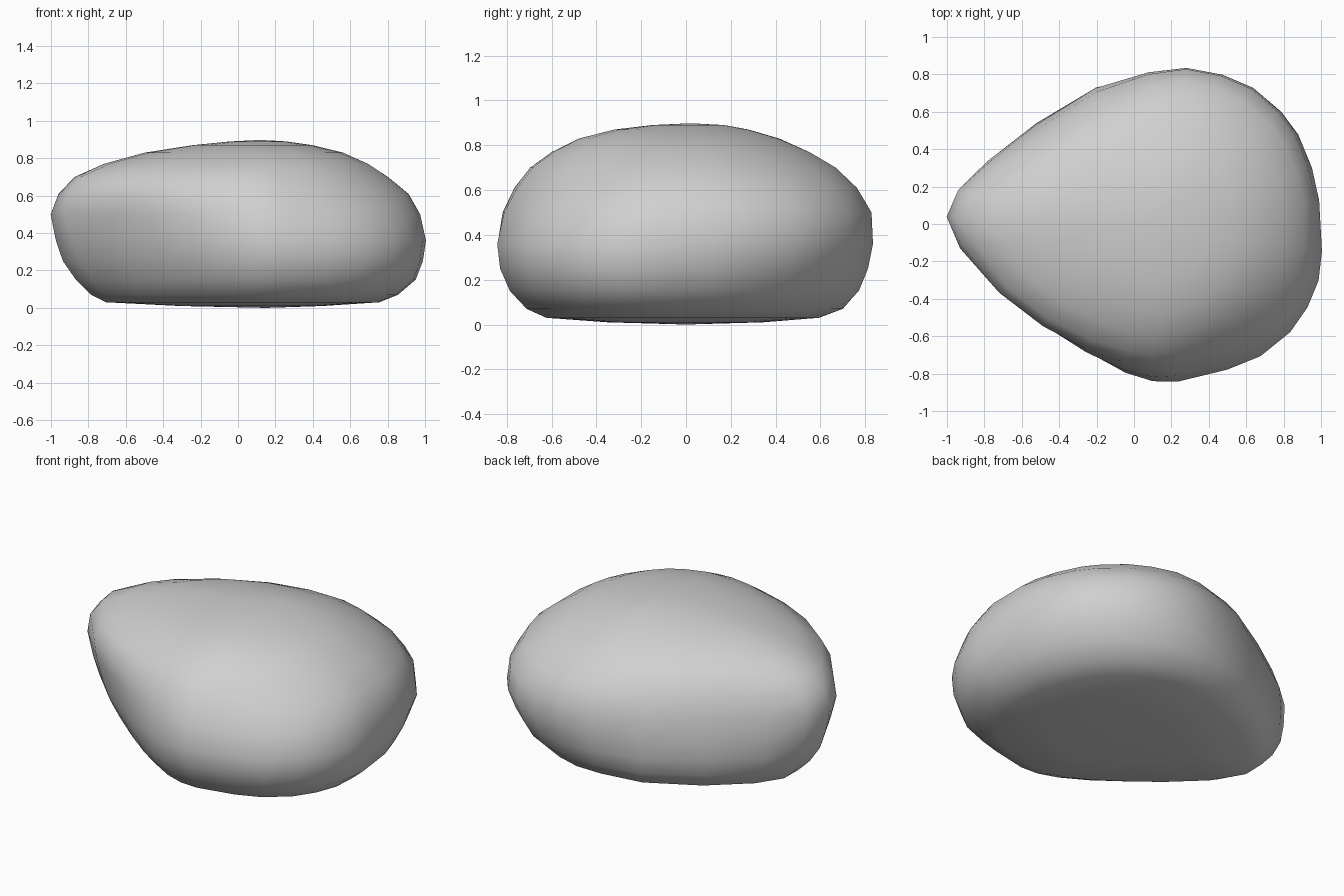
import bpy, bmesh, math

if "Cube" in bpy.data.objects:
    bpy.data.objects.remove(bpy.data.objects["Cube"])

CX, CY = 0.15, 0.0   # axis of the stone

# Widest outline, seen from above, counterclockwise
OUTLINE = [(1, -.15), (.985, .13), (.945, .3), (.87, .48), (.78, .6), (.63, .73),
           (.47, .8), (.28, .84), (.08, .82), (-.22, .74), (-.55, .54),
           (-.82, .34), (-.965, .19), (-1.01, .04), (-.93, -.13), (-.69, -.38),
           (-.46, -.56), (-.25, -.7), (-.05, -.8), (.1, -.84), (.23, -.84),
           (.5, -.77), (.67, -.7), (.83, -.57), (.92, -.44), (.98, -.3)]

# Extents at each height: z, x min, x max, y min, y max
LEVELS = [(.01, -.3, .45, -.35, .35), (.03, -.69, .75, -.62, .6),
          (.07, -.77, .85, -.71, .71), (.15, -.855, .945, -.785, .785),
          (.25, -.93, .985, -.83, .82), (.36, -.97, 1.005, -.845, .835),
          (.5, -1.005, .985, -.82, .83), (.61, -.965, .93, -.765, .77),
          (.7, -.88, .82, -.695, .68), (.77, -.72, .71, -.6, .56),
          (.83, -.5, .57, -.48, .42), (.87, -.24, .4, -.32, .28),
          (.89, -.04, .26, -.15, .17)]

# Flank lean by height: z, back right, back left, front left, front right
LEAN = [(0, -.05, .1, -.03, .02), (.07, -.05, .11, -.03, .03),
        (.15, -.045, .07, -.035, .03), (.25, -.02, .025, -.035, .02),
        (.36, .01, -.01, -.02, .01), (.5, .01, -.05, .01, -.03),
        (.61, -.01, -.07, .04, -.055), (.7, -.03, -.06, .04, -.06),
        (.8, -.04, 0, 0, -.03), (.9, -.05, .04, -.03, .02)]


def lean_at(z, column):
    for a, b in zip(LEAN, LEAN[1:]):
        if z <= b[0]:
            t = (z - a[0]) / (b[0] - a[0])
            return a[column] + t * (b[column] - a[column])
    return LEAN[-1][column]


def ring_point(x, y, level):
    """Fit one outline point into a level, rounder toward the top."""
    z, x0, x1, y0, y1 = level
    u = (x - CX) / (1 - CX if x > CX else 1 + CX)
    v = (y - CY) / .84
    blend = max(0, min(1, (z - .5) / .4)) * .8
    s = 1 + blend * (1 / math.hypot(u, v) - 1)
    # each of the four flanks has its own lean
    angle = math.atan2(v, u) % math.tau
    flank = min(3, int(angle / (math.pi / 2)))
    s *= 1 + abs(math.sin(2 * angle)) * lean_at(z, 1 + flank)
    u, v = u * s, v * s
    return (CX + u * (x1 - CX if u > 0 else CX - x0),
            CY + v * (y1 - CY if v > 0 else CY - y0), z)


# Stone body: stacked rings closed by a fan at each end
bm = bmesh.new()
rings = [[bm.verts.new(ring_point(x, y, lv)) for x, y in OUTLINE] for lv in LEVELS]
n = len(OUTLINE)
for a, b in zip(rings, rings[1:]):
    for i in range(n):
        j = (i + 1) % n
        bm.faces.new((a[i], a[j], b[j], b[i]))
bottom = bm.verts.new((CX, 0, 0))
top = bm.verts.new((.12, .02, .898))
for i in range(n):
    j = (i + 1) % n
    bm.faces.new((bottom, rings[0][j], rings[0][i]))
    bm.faces.new((top, rings[-1][i], rings[-1][j]))

# Soften the flanks a little
inner = [v for r in rings[2:-2] for v in r]
bmesh.ops.smooth_vert(bm, verts=inner, factor=.15,
                      use_axis_x=True, use_axis_y=True, use_axis_z=False)
bmesh.ops.recalc_face_normals(bm, faces=bm.faces)

mesh = bpy.data.meshes.new("stone")
bm.to_mesh(mesh)
bm.free()
mesh.shade_smooth()
stone = bpy.data.objects.new("stone", mesh)
bpy.context.collection.objects.link(stone)

# Plain grey
grey = bpy.data.materials.new("stone grey")
grey.diffuse_color = (.63, .63, .63, 1)
grey.use_nodes = True
grey.node_tree.nodes["Principled BSDF"].inputs["Base Color"].default_value = grey.diffuse_color
mesh.materials.append(grey)
